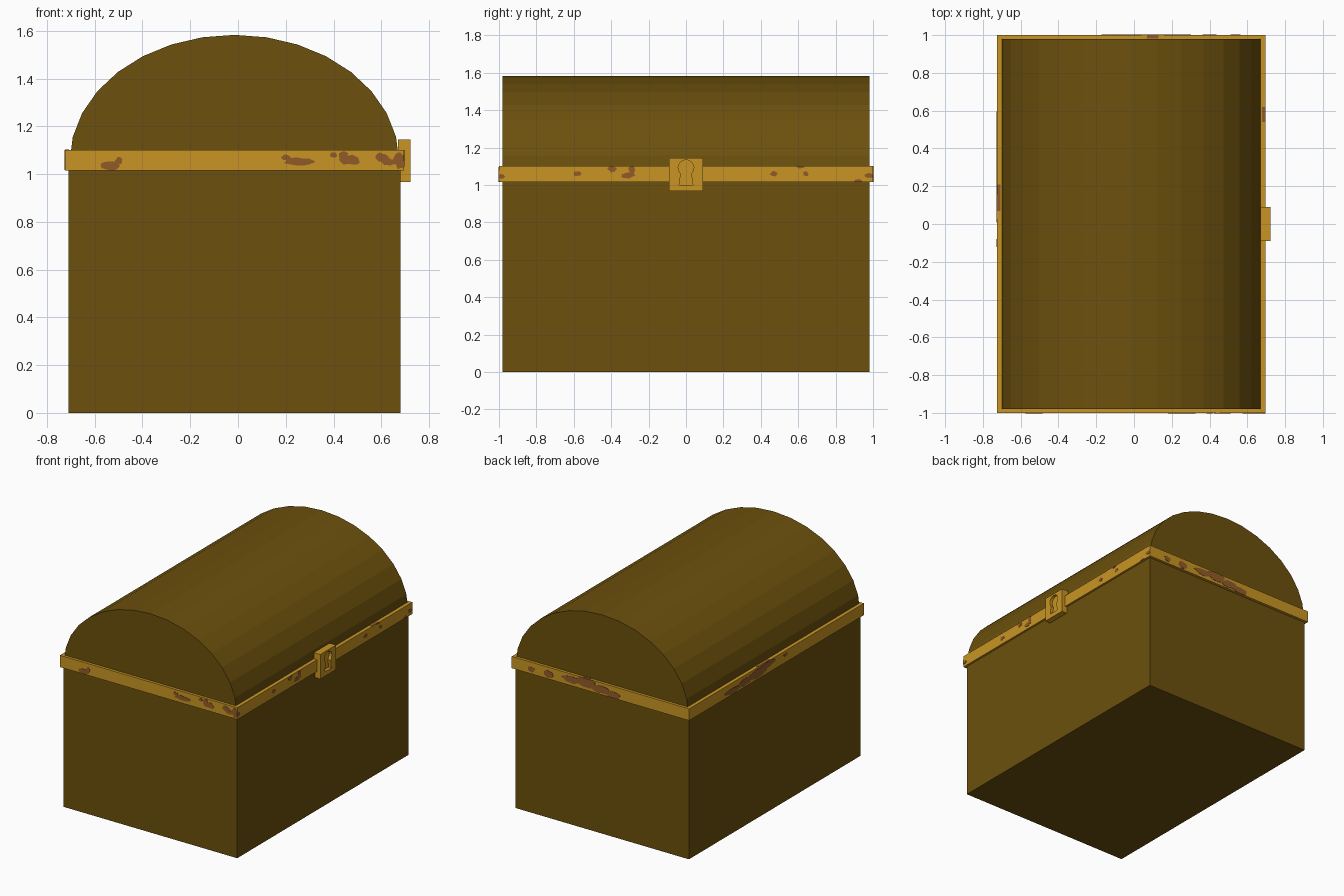
import bpy, bmesh, math, random
from mathutils import Vector

if "Cube" in bpy.data.objects:
    bpy.data.objects.remove(bpy.data.objects["Cube"])

random.seed(4)


def material(name, col):
    m = bpy.data.materials.new(name)
    m.diffuse_color = (*col, 1)
    m.use_nodes = True
    m.node_tree.nodes["Principled BSDF"].inputs["Base Color"].default_value = m.diffuse_color
    return m


WOOD = material("dark wood", (0.150, 0.081, 0.004))
GOLD = material("gold metal", (0.585, 0.300, 0.017))
RUST = material("rust brown", (0.283, 0.105, 0.022))


def finish(bm, name, mat):
    bmesh.ops.recalc_face_normals(bm, faces=bm.faces)
    me = bpy.data.meshes.new(name)
    bm.to_mesh(me)
    bm.free()
    ob = bpy.data.objects.new(name, me)
    bpy.context.collection.objects.link(ob)
    if mat:
        me.materials.append(mat)
    return ob


def add_prism(bm, pts, offset):
    """Extrude a closed outline along an offset vector."""
    face = bm.faces.new([bm.verts.new(p) for p in pts])
    ext = bmesh.ops.extrude_face_region(bm, geom=[face], use_keep_orig=True)
    new = [v for v in ext["geom"] if isinstance(v, bmesh.types.BMVert)]
    bmesh.ops.translate(bm, verts=new, vec=Vector(offset))


def prism(name, pts, offset, mat):
    bm = bmesh.new()
    add_prism(bm, pts, offset)
    return finish(bm, name, mat)


def box(name, x0, x1, y0, y1, z0, z1, mat):
    return prism(name, [(x0, y0, z0), (x1, y0, z0), (x1, y1, z0), (x0, y1, z0)],
                 (0, 0, z1 - z0), mat)


CX = -0.015
# Chest body and arched lid
box("chest_body", CX - 0.695, CX + 0.695, -0.98, 0.98, 0, 1.05, WOOD)
arc = [(CX + 0.69 * math.cos(math.pi * i / 16), -0.98,
        1.053 + 0.53 * math.sin(math.pi * i / 16)) for i in range(17)]
prism("arched_lid", arc, (0, 1.96, 0), WOOD)

# Metal band around the seam
X0, X1, Z0, Z1 = -0.725, 0.695, 1.015, 1.10
box("metal_band", X0, X1, -1, 1, Z0, Z1, GOLD)

# Lock plate with recessed keyhole
lock = box("lock_plate", 0.67, 0.722, -0.09, 0.09, 0.967, 1.145, GOLD)
hole = [(0.70, 0.037, 1.0), (0.70, 0.028, 1.058)]
for i in range(13):
    a = math.radians(-40 + 260 * i / 12)
    hole.append((0.70, 0.042 * math.cos(a), 1.092 + 0.042 * math.sin(a)))
hole += [(0.70, -0.028, 1.058), (0.70, -0.037, 1.0)]
cutter = prism("keyhole_cutter", hole, (0.1, 0, 0), GOLD)
cutter.hide_render = True
cutter.hide_viewport = True
cut = lock.modifiers.new("keyhole", "BOOLEAN")
cut.operation = "DIFFERENCE"
cut.solver = "EXACT"
cut.object = cutter

# Rust blotches on the band: (position along side, height, half length, half height)
T = 0.002
SIDES = {
    "front": (lambda u, z: (u, -1, z), (0, -T, 0), (X0, X1),
              [(-0.53, 1.035, .04, .022), (-0.50, 1.055, .015, .015),
               (0.26, 1.053, .065, .015), (0.20, 1.07, .02, .012),
               (0.40, 1.08, .015, .012), (0.47, 1.06, .04, .022),
               (0.44, 1.08, .02, .015), (0.60, 1.07, .03, .018),
               (0.63, 1.05, .03, .015), (0.675, 1.06, .025, .035)]),
    "right": (lambda u, z: (X1, u, z), (T, 0, 0), (-1, 1),
              [(-0.99, 1.045, .02, .012), (-0.58, 1.06, .02, .013),
               (-0.395, 1.085, .022, .018), (-0.31, 1.05, .035, .015),
               (-0.29, 1.08, .017, .025), (0.47, 1.06, .02, .013),
               (0.61, 1.098, .02, .01), (0.64, 1.06, .015, .012),
               (0.92, 1.02, .02, .01), (0.98, 1.05, .025, .013)]),
    "back": (lambda u, z: (u, 1, z), (0, T, 0), (X0, X1),
             [(0.54, 1.05, .025, .02), (0.40, 1.05, .035, .025),
              (0.22, 1.06, .07, .025), (0.10, 1.07, .08, .03),
              (-0.02, 1.05, .08, .025), (-0.12, 1.04, .06, .025)]),
    "left": (lambda u, z: (X0, u, z), (-T, 0, 0), (-1, 1),
             [(0.50, 1.04, .09, .02), (0.36, 1.05, .08, .025),
              (0.22, 1.06, .10, .03), (0.10, 1.08, .08, .025),
              (-0.10, 1.07, .02, .012)]),
}
for side, (place, out, (lo, hi), spots) in SIDES.items():
    bm = bmesh.new()
    for u, z, a, b in spots:
        pts = []
        for i in range(14):
            t = 2 * math.pi * i / 14
            r = random.uniform(0.8, 1.2)
            pu = min(max(u + a * r * math.cos(t), lo + .0005 * (i + 1) / 14), hi - .0005 * (i + 1) / 14)
            pz = min(max(z + b * r * math.sin(t), Z0 + .0005 * (i + 1) / 14), Z1 - .0005 * (i + 1) / 14)
            pts.append(place(pu, pz))
        add_prism(bm, pts, out)
    finish(bm, "rust_" + side, RUST)

# Rust reaching over the top rim
box("rust_rim_back", 0.07, 0.13, 0.982, 1, Z1, Z1 + T, RUST)
box("rust_rim_right", 0.677, X1, 0.54, 0.62, Z1, Z1 + T, RUST)
box("rust_rim_left", X0, -0.707, 0.07, 0.21, Z1, Z1 + T, RUST)
